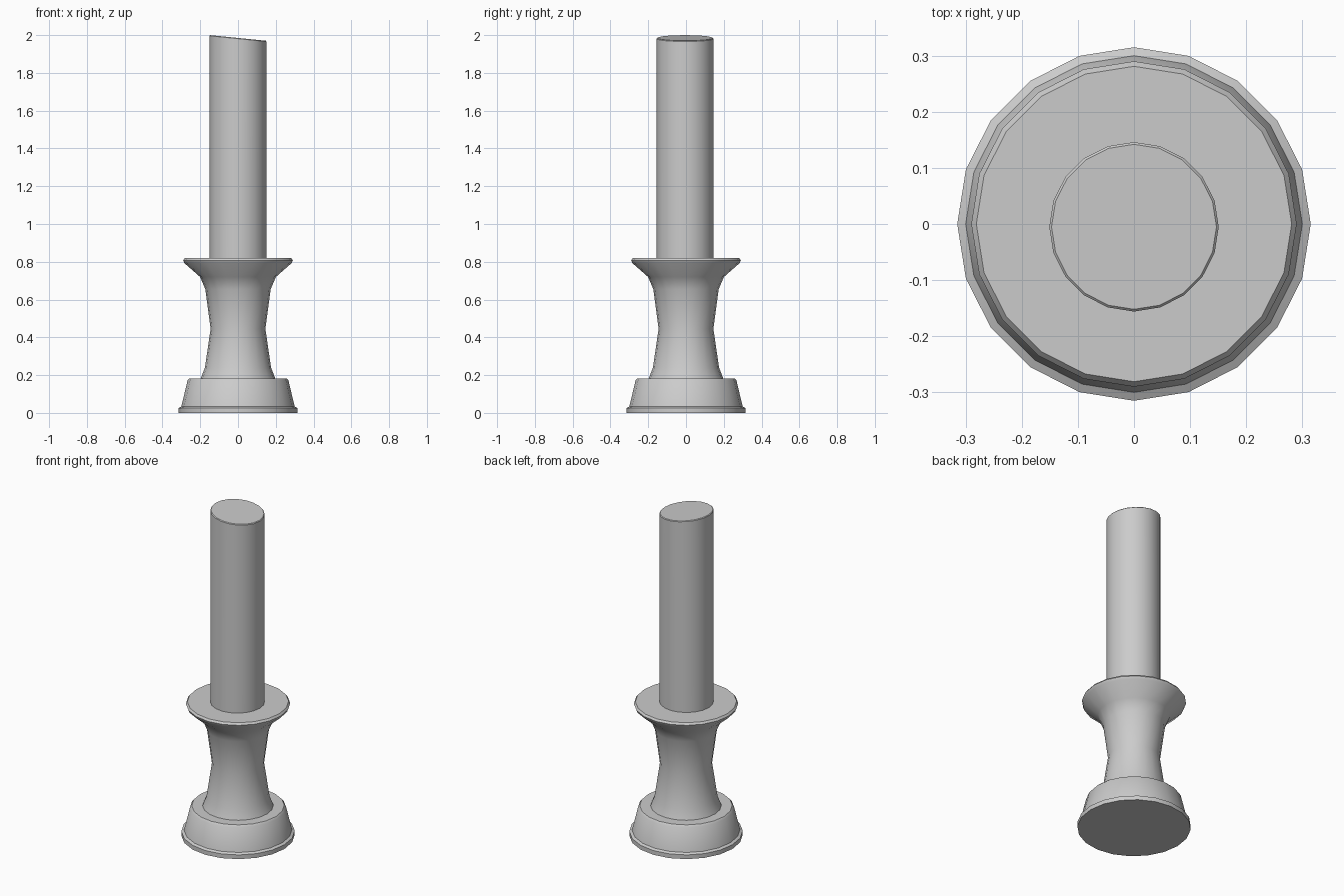
import bpy, bmesh, math

if "Cube" in bpy.data.objects:
    bpy.data.objects.remove(bpy.data.objects["Cube"])

SIDES = 20


def lathe(name, profile, y=0.0, slant=0.0, slant_from=99.0):
    """Spin (radius, z) points round z; rings above slant_from lean along x."""
    bm = bmesh.new()
    rings = []
    for r, z in profile:
        ring = []
        for i in range(SIDES):
            a = 2 * math.pi * i / SIDES
            x = r * math.cos(a)
            dz = slant * x if z > slant_from else 0.0
            ring.append(bm.verts.new((x, y + r * math.sin(a), z + dz)))
        rings.append(ring)
    for lo, hi in zip(rings, rings[1:]):
        for i in range(SIDES):
            j = (i + 1) % SIDES
            bm.faces.new((lo[i], lo[j], hi[j], hi[i]))
    bm.faces.new(rings[0][::-1])
    bm.faces.new(rings[-1])
    mesh = bpy.data.meshes.new(name)
    bm.to_mesh(mesh)
    bm.free()
    obj = bpy.data.objects.new(name, mesh)
    bpy.context.collection.objects.link(obj)
    bpy.ops.object.select_all(action='DESELECT')
    obj.select_set(True)
    bpy.context.view_layer.objects.active = obj
    bpy.ops.object.shade_smooth_by_angle(angle=math.radians(30))
    return obj


# Turned holder: stepped foot, waisted stem and flared drip plate
lathe("candle_holder", [
    (0.315, 0.0), (0.315, 0.026), (0.300, 0.034), (0.267, 0.172),
    (0.257, 0.183), (0.197, 0.183), (0.175, 0.24), (0.145, 0.445),
    (0.173, 0.655), (0.201, 0.72), (0.284, 0.793), (0.290, 0.808),
    (0.281, 0.82)])

# Candle with a softened, slanted top
lathe("candle", [(0.151, 0.80), (0.151, 1.981), (0.147, 1.985)],
      y=-0.005, slant=-0.1, slant_from=1.0)
